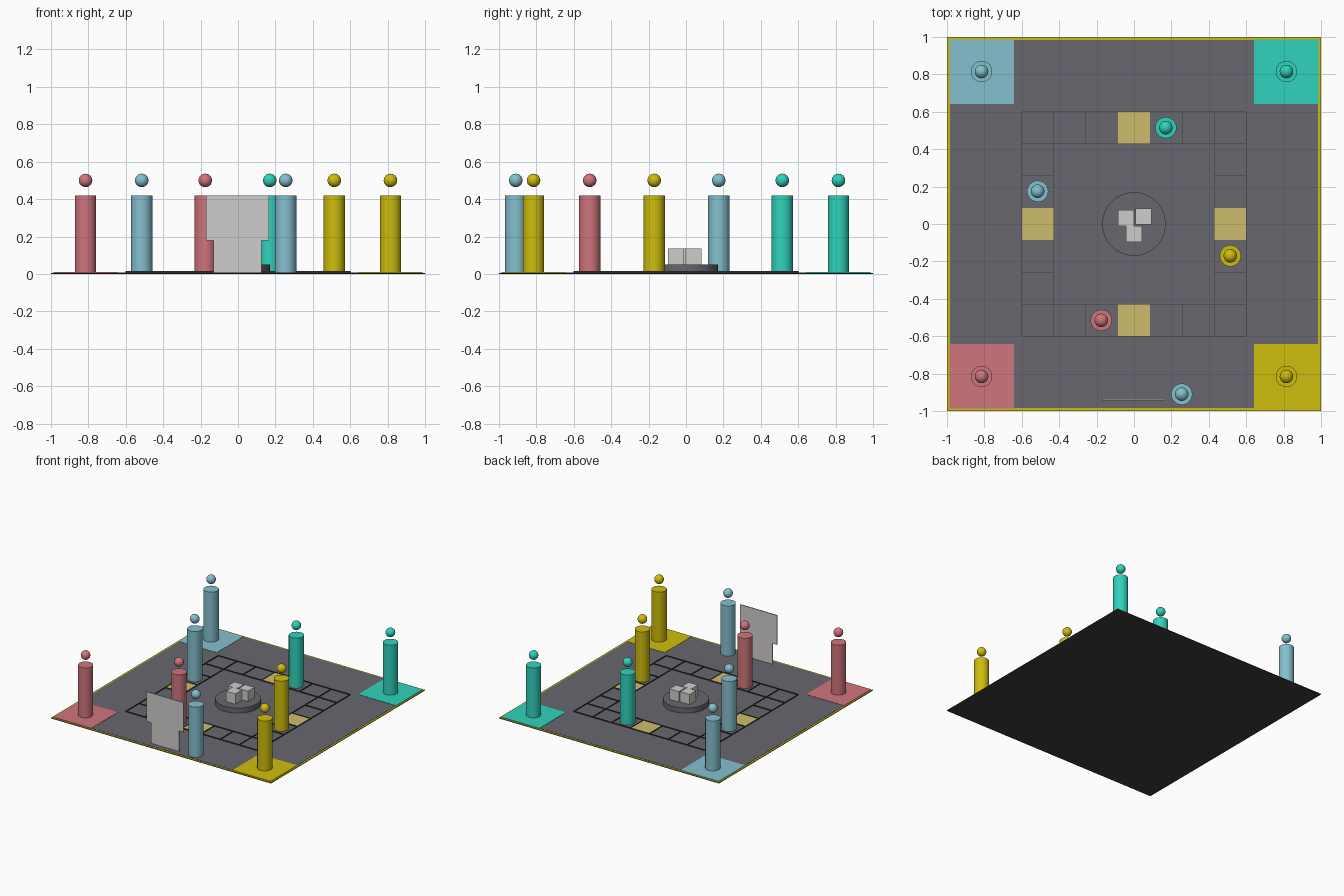
import bpy, bmesh
from mathutils import Matrix

cube = bpy.data.objects.get("Cube")
if cube:
    bpy.data.objects.remove(cube)


def material(name, hex_colour):
    def linear(c):
        return c / 12.92 if c <= 0.04045 else ((c + 0.055) / 1.055) ** 2.4
    rgb = [linear(int(hex_colour[i:i + 2], 16) / 255) for i in (0, 2, 4)]
    mat = bpy.data.materials.new(name)
    mat.use_nodes = True
    mat.diffuse_color = (*rgb, 1)
    mat.node_tree.nodes["Principled BSDF"].inputs["Base Color"].default_value = (*rgb, 1)
    return mat


RED = material("rose red", "D0757D")
BLUE = material("sky blue", "84C0CF")
TEAL = material("teal", "30D3BD")
YELLOW = material("mustard yellow", "CFBD0C")
GREY = material("slate grey", "67676F")
DARK = material("charcoal", "3C3C3E")
TAN = material("tan", "CEBD6C")
PALE = material("pale grey", "D0CECB")


def finish(name, bm, mat, smooth=False):
    bmesh.ops.recalc_face_normals(bm, faces=bm.faces)
    mesh = bpy.data.meshes.new(name)
    bm.to_mesh(mesh)
    bm.free()
    mesh.materials.append(mat)
    obj = bpy.data.objects.new(name, mesh)
    bpy.context.collection.objects.link(obj)
    if smooth:
        bpy.ops.object.select_all(action="DESELECT")
        obj.select_set(True)
        bpy.context.view_layer.objects.active = obj
        bpy.ops.object.shade_smooth_by_angle()
    return obj


def add_box(bm, x, y, sx, sy, z0, z1):
    place = Matrix.Translation((x, y, (z0 + z1) / 2)) @ Matrix.Diagonal((sx, sy, z1 - z0, 1))
    bmesh.ops.create_cube(bm, size=1, matrix=place)


def box(name, x, y, sx, sy, z0, z1, mat):
    bm = bmesh.new()
    add_box(bm, x, y, sx, sy, z0, z1)
    return finish(name, bm, mat)


def add_cylinder(bm, x, y, r, z0, z1, sides):
    bmesh.ops.create_cone(bm, cap_ends=True, segments=sides, radius1=r, radius2=r,
                          depth=z1 - z0, matrix=Matrix.Translation((x, y, (z0 + z1) / 2)))


def pawn(name, x, y, mat):
    bm = bmesh.new()
    add_cylinder(bm, x, y, 0.057, TOP, 0.42, 32)
    bmesh.ops.create_uvsphere(bm, u_segments=32, v_segments=16, radius=0.036,
                              matrix=Matrix.Translation((x, y, 0.5)))
    finish(name, bm, mat, smooth=True)


# Board: dark underside, coloured rim, grey playing surface
TOP = 0.008
box("board_base", 0, 0, 2, 2, 0, 0.004, DARK)
box("board_rim", 0, 0, 2, 2, 0.004, 0.006, YELLOW)
box("board_surface", 0, 0, 1.97, 1.97, 0.005, TOP, GREY)

# Corner homes, each with a pawn
corners = {"front_right": (-1, -1, RED), "front_left": (1, -1, YELLOW),
           "back_right": (-1, 1, BLUE), "back_left": (1, 1, TEAL)}
for side, (sx, sy, mat) in corners.items():
    box(side + "_home", sx * 0.815, sy * 0.815, 0.345, 0.345, 0.006, 0.010, mat)
    pawn(side + "_pawn", sx * 0.815, sy * 0.815, mat)

# Pawns in play
pawn("red_pawn", -0.175, -0.515, RED)
pawn("yellow_pawn", 0.515, -0.17, YELLOW)
pawn("teal_pawn", 0.17, 0.515, TEAL)
pawn("blue_pawn", -0.515, 0.175, BLUE)
pawn("waiting_pawn", 0.255, -0.91, BLUE)

# Track: low upright fins outline a ring of square spaces
STEP = 1.2 / 7
THIN = 0.002
bm = bmesh.new()
for s in (-1, 1):
    for edge in (0.6, 0.6 - STEP):
        add_box(bm, 0, s * edge, 2 * edge, THIN, 0.006, 0.016)
        add_box(bm, s * edge, 0, THIN, 2 * edge, 0.006, 0.016)
    for k in range(1, 7):
        t = -0.6 + k * STEP
        mid = s * (0.6 - STEP / 2)
        add_box(bm, t, mid, THIN, STEP, 0.006, 0.016)
        add_box(bm, mid, t, STEP, THIN, 0.006, 0.016)
finish("track_lines", bm, DARK)

# Special spaces in the middle of each side
for name, x, y in (("front", 0, -1), ("back", 0, 1), ("left", 1, 0), ("right", -1, 0)):
    box(name + "_space", x * 0.515, y * 0.515, 0.17, 0.17, 0.006, 0.011, TAN)

# Central disc with three blocks
bm = bmesh.new()
add_cylinder(bm, 0, 0, 0.17, 0.006, 0.05, 48)
finish("centre_disc", bm, GREY, smooth=True)
for i, (x, y) in enumerate(((-0.043, 0.033), (0.05, 0.04), (0, -0.053))):
    box(f"block_{i + 1}", x, y, 0.085, 0.085, 0.05, 0.135, PALE)

# Upright sign with a narrower lower half
outline = [(-0.13, TOP), (0.125, TOP), (0.125, 0.178), (0.165, 0.178),
           (0.165, 0.42), (-0.17, 0.42), (-0.17, 0.178), (-0.13, 0.178)]
bm = bmesh.new()
face = bm.faces.new([bm.verts.new((x, -0.944, z)) for x, z in outline])
new = bmesh.ops.extrude_face_region(bm, geom=[face])["geom"]
bmesh.ops.translate(bm, vec=(0, 0.008, 0),
                    verts=[v for v in new if isinstance(v, bmesh.types.BMVert)])
finish("standing_sign", bm, PALE)
